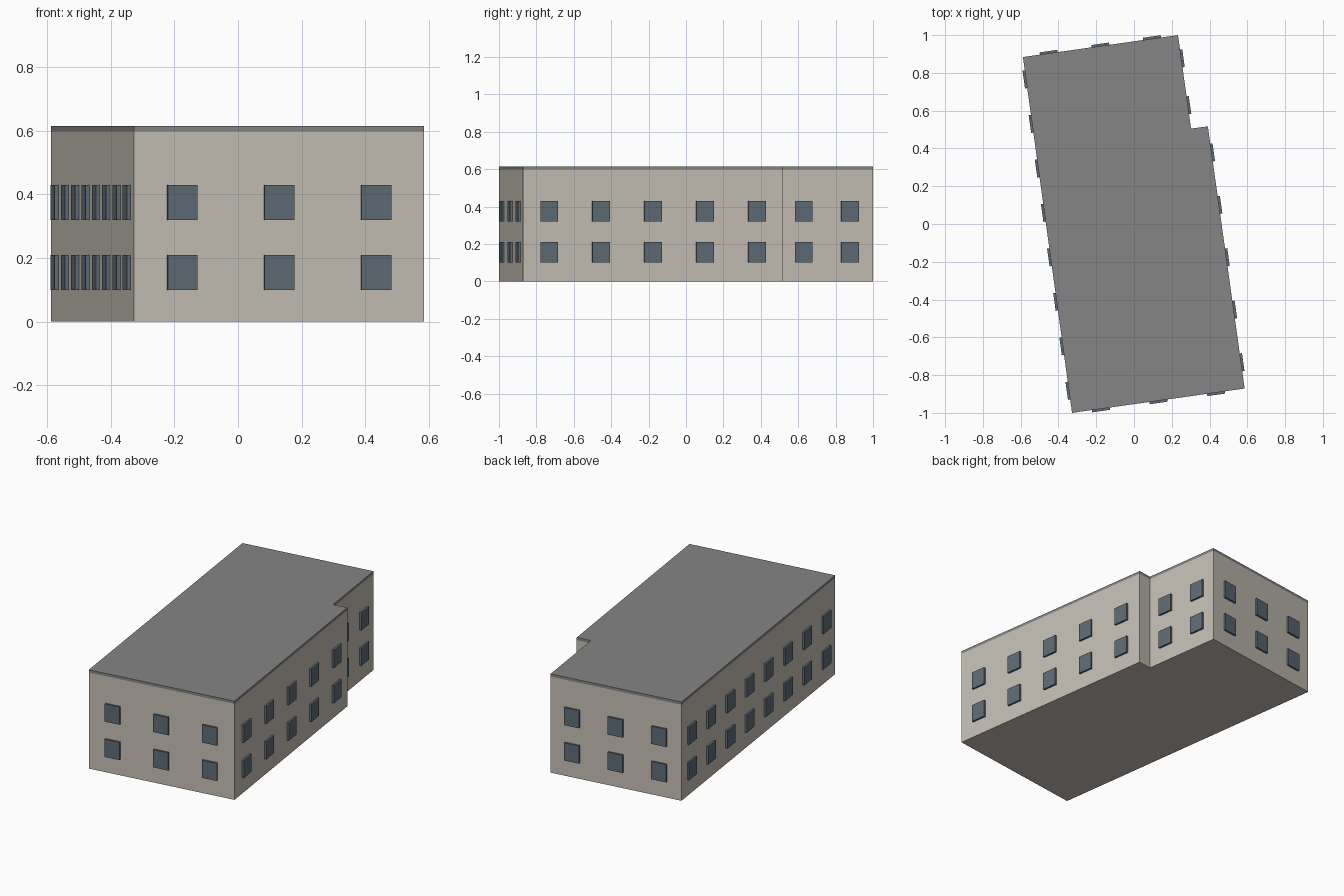
import bpy, bmesh
from mathutils import Vector, Matrix

if "Cube" in bpy.data.objects:
    bpy.data.objects.remove(bpy.data.objects["Cube"])

WALL_TOP, ROOF_TOP = 0.598, 0.615
WIN_W, WIN_H, WIN_OUT = 0.095, 0.11, 0.012
FLOORS = (0.155, 0.375)

# counter-clockwise footprint, and the window count of the wall starting at each corner
FOOTPRINT = [(-0.328, -1.0), (0.586, -0.871), (0.391, 0.517),
             (0.302, 0.505), (0.233, 1.0), (-0.588, 0.884)]
WINDOWS = [3, 5, 0, 2, 3, 8]


def material(name, rgb):
    m = bpy.data.materials.new(name)
    m.diffuse_color = (*rgb, 1)
    m.use_nodes = True
    m.node_tree.nodes["Principled BSDF"].inputs["Base Color"].default_value = m.diffuse_color
    return m


def add_object(name, bm, mat):
    bmesh.ops.recalc_face_normals(bm, faces=bm.faces)
    mesh = bpy.data.meshes.new(name)
    bm.to_mesh(mesh)
    bm.free()
    mesh.materials.append(mat)
    obj = bpy.data.objects.new(name, mesh)
    bpy.context.collection.objects.link(obj)


def prism(name, z0, z1, mat):
    bm = bmesh.new()
    base = bm.faces.new([bm.verts.new((x, y, z0)) for x, y in FOOTPRINT])
    top = bmesh.ops.extrude_face_region(bm, geom=[base], use_keep_orig=True)
    verts = [g for g in top["geom"] if isinstance(g, bmesh.types.BMVert)]
    bmesh.ops.translate(bm, vec=(0, 0, z1 - z0), verts=verts)
    add_object(name, bm, mat)


wall = material("warm stone wall", (0.56, 0.52, 0.46))
roof = material("grey roof", (0.235, 0.232, 0.24))
glass = material("blue grey glass", (0.115, 0.148, 0.18))

# building body and flat roof slab
prism("walls", 0, WALL_TOP, wall)
prism("roof", WALL_TOP, ROOF_TOP, roof)

# evenly spaced windows on two floors of every wall
bm = bmesh.new()
for i, count in enumerate(WINDOWS):
    a = Vector((*FOOTPRINT[i], 0))
    b = Vector((*FOOTPRINT[(i + 1) % len(FOOTPRINT)], 0))
    along = (b - a).normalized()
    out = along.cross(Vector((0, 0, 1)))
    turn = Matrix((along, -out, (0, 0, 1))).transposed().to_4x4()
    for k in range(count):
        for z in FLOORS:
            pos = a.lerp(b, (k + 0.5) / count) + Vector((0, 0, z))
            place = Matrix.Translation(pos) @ turn @ Matrix.Diagonal((WIN_W, WIN_OUT * 2, WIN_H, 1))
            bmesh.ops.create_cube(bm, size=1, matrix=place)
add_object("windows", bm, glass)
